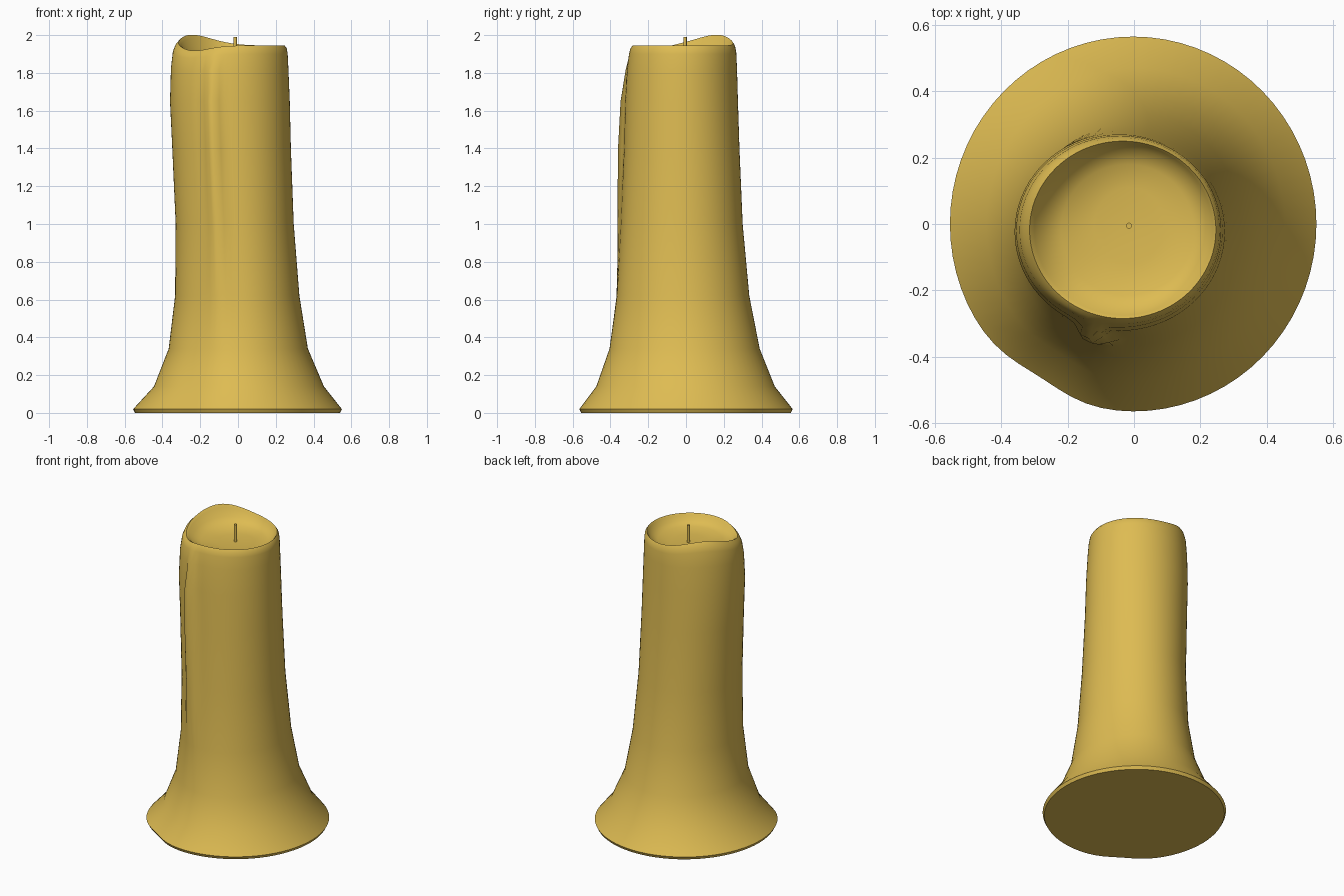
import bpy, bmesh
from math import sin, cos, exp, radians, tau

cube = bpy.data.objects.get("Cube")
if cube:
    bpy.data.objects.remove(cube)

wax = bpy.data.materials.new("golden wax")
wax.use_nodes = True
GOLD = (0.73, 0.50, 0.085, 1)
wax.diffuse_color = GOLD
wax.node_tree.nodes["Principled BSDF"].inputs["Base Color"].default_value = GOLD

SEGMENTS = 72
TOP = 1.945   # nominal rim height

# Outer wall: height, extents (-x, +x, -y, +y), drip ridge size
WALL = [
    (0.00, -.545, .54, -.555, .555, 0),
    (0.02, -.555, .55, -.565, .565, 0),
    (0.14, -.445, .455, -.475, .47, 0),
    (0.34, -.367, .37, -.405, .39, 0),
    (0.62, -.333, .325, -.365, .335, .012),
    (1.00, -.33, .295, -.345, .30, .032),
    (1.40, -.348, .28, -.328, .283, .048),
    (1.65, -.36, .274, -.322, .275, .04),
    (1.82, -.355, .267, -.312, .27, .02),
    (1.90, -.345, .263, -.302, .266, .006),
    (1.93, -.332, .258, -.295, .26, 0),
    (1.945, -.315, .247, -.285, .25, 0),
]
# Hollow: height, same extents, share of the rim's waviness kept
HOLLOW = [
    (1.935, -.30, .238, -.275, .242, .85),
    (1.905, -.275, .222, -.26, .225, .45),
    (1.885, -.22, .18, -.215, .18, .15),
    (1.875, -.12, .09, -.12, .11, 0),
]


def bump(angle, center, width):
    d = (angle - center + 180) % 360 - 180
    return exp(-(d / width) ** 2)


def rim_wave(a):
    return .057 * bump(a, 138, 38) - .028 * bump(a, 225, 28)


def add_ring(bm, z, x0, x1, y0, y1, ridge, wave):
    ring = []
    for i in range(SEGMENTS):
        a = 360 * i / SEGMENTS
        c, s = cos(radians(a)), sin(radians(a))
        # melted drip on the shaft, and a shallow dent in the skirt
        push = ridge * bump(a, 253, 6 + 6 * max(0, 1.5 - z))
        push -= .022 * bump(a, 238, 14) * max(0, 1 - z / .5)
        x = (x0 + x1) / 2 + ((x1 - x0) / 2 + push) * c
        y = (y0 + y1) / 2 + ((y1 - y0) / 2 + push) * s
        ring.append(bm.verts.new((x, y, z + wave * rim_wave(a))))
    return ring


# Candle body with a wavy rim and melted hollow
bm = bmesh.new()
rings = []
for z, x0, x1, y0, y1, ridge in WALL:
    wave = max(0, (z - 1.6) / (TOP - 1.6)) ** 2
    rings.append(add_ring(bm, z, x0, x1, y0, y1, ridge, wave))
for z, x0, x1, y0, y1, wave in HOLLOW:
    rings.append(add_ring(bm, z, x0, x1, y0, y1, 0, wave))
for low, high in zip(rings, rings[1:]):
    for i in range(SEGMENTS):
        j = (i + 1) % SEGMENTS
        bm.faces.new((low[i], low[j], high[j], high[i]))
bm.faces.new(rings[0][::-1])
bm.faces.new(rings[-1])
mesh = bpy.data.meshes.new("candle_body")
bm.to_mesh(mesh)
bm.free()
body = bpy.data.objects.new("candle_body", mesh)
bpy.context.collection.objects.link(body)
mesh.materials.append(wax)

# Wick
bpy.ops.mesh.primitive_cylinder_add(vertices=12, radius=.009, depth=.13,
                                    location=(-.015, -.005, 1.925))
wick = bpy.context.object
wick.name = "wick"
wick.data.materials.append(wax)

# Smooth shading with crisp edges at the base and wick end
for obj in (body, wick):
    bpy.ops.object.select_all(action="DESELECT")
    obj.select_set(True)
    bpy.context.view_layer.objects.active = obj
    bpy.ops.object.shade_smooth_by_angle(angle=radians(60))
